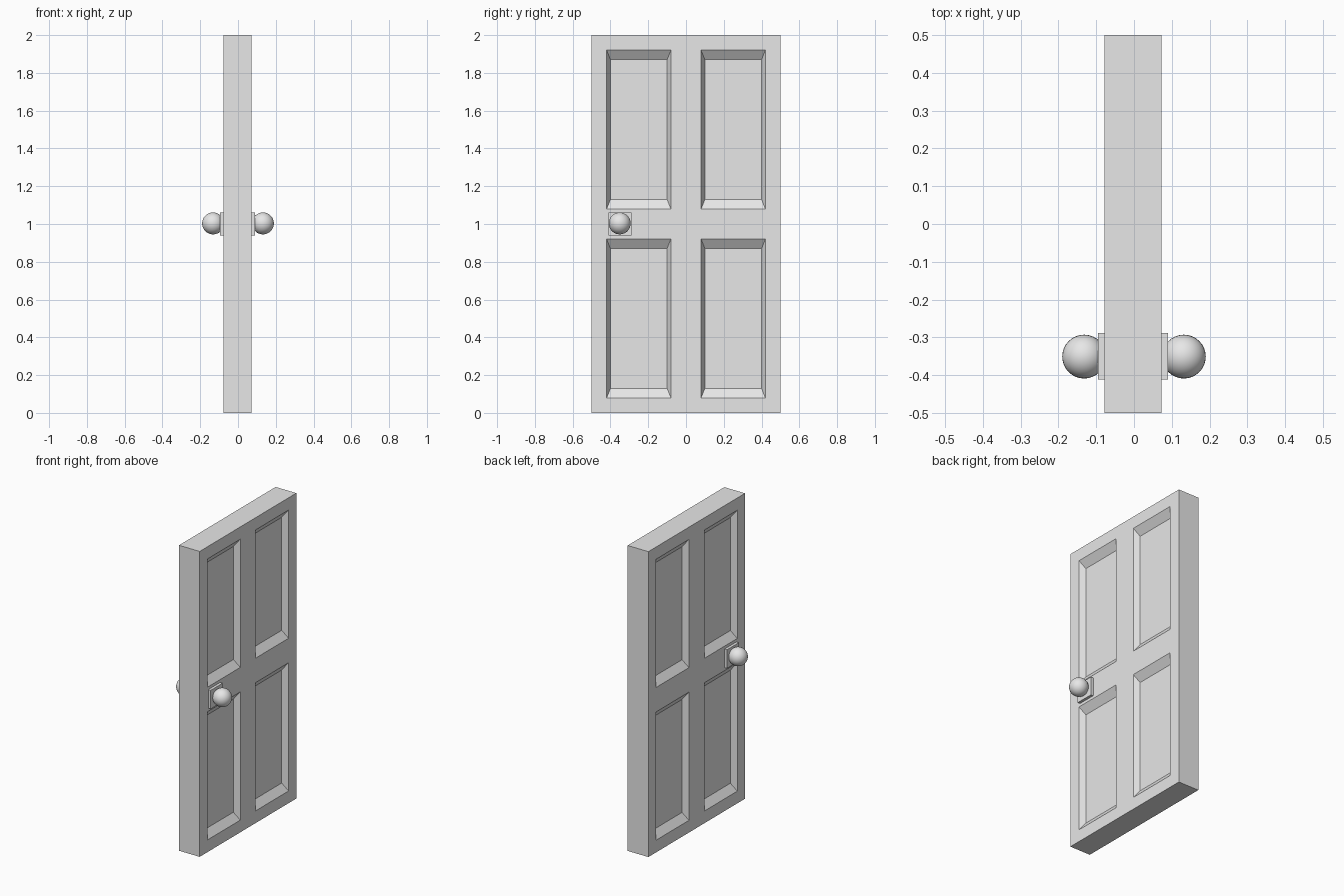
import bpy
import bmesh
from mathutils import Vector

cube = bpy.data.objects.get("Cube")
if cube:
    bpy.data.objects.remove(cube)

grey = bpy.data.materials.new("plain_grey")
grey.use_nodes = True
colour = (0.8, 0.8, 0.8, 1)
grey.diffuse_color = colour
grey.node_tree.nodes["Principled BSDF"].inputs["Base Color"].default_value = colour

MIDDLE = -0.0025          # door leaf centre in x
THICK = 0.15
DEPTH = 0.036             # recess depth of the panels
PANELS_Y = [(-0.42, -0.08), (0.08, 0.42)]
PANELS_Z = [(0.08, 0.92), (1.08, 1.92)]
LOCK = Vector((0, -0.35, 1.0))


def finish(name, bm):
    mesh = bpy.data.meshes.new(name)
    bm.to_mesh(mesh)
    bm.free()
    mesh.materials.append(grey)
    obj = bpy.data.objects.new(name, mesh)
    bpy.context.collection.objects.link(obj)
    return obj


def box(centre, size):
    bm = bmesh.new()
    bmesh.ops.create_cube(bm, size=1)
    bmesh.ops.scale(bm, vec=size, verts=bm.verts)
    bmesh.ops.translate(bm, vec=centre, verts=bm.verts)
    return bm


# Door leaf, cut along the panel borders
bm = box((MIDDLE, 0, 1), (THICK, 1, 2))
for axis, spans in ((1, PANELS_Y), (2, PANELS_Z)):
    for cut in [c for span in spans for c in span]:
        point, normal = Vector(), Vector()
        point[axis], normal[axis] = cut, 1
        bmesh.ops.bisect_plane(bm, geom=bm.verts[:] + bm.edges[:] + bm.faces[:],
                               plane_co=point, plane_no=normal)


def inside(value, spans):
    return any(low < value < high for low, high in spans)


# Sunken panels with sloping borders, on both sides
bm.normal_update()
panels = [f for f in bm.faces if abs(f.normal.x) > 0.9
          and inside(f.calc_center_median().y, PANELS_Y)
          and inside(f.calc_center_median().z, PANELS_Z)]
for face in bmesh.ops.extrude_discrete_faces(bm, faces=panels)["faces"]:
    centre = face.calc_center_median()
    inward = -DEPTH if centre.x > MIDDLE else DEPTH
    for v in face.verts:
        v.co.x += inward
        v.co.y += 0.02 if v.co.y < centre.y else -0.02
        v.co.z += 0.05 if v.co.z < centre.z else -0.05
bmesh.ops.recalc_face_normals(bm, faces=bm.faces)
finish("door_leaf", bm)

# Square backing plate and round knob on each side
for side, sign, plate_end, knob_x in (("left", 1, 0.09, 0.132),
                                      ("right", -1, 0.095, 0.132)):
    inner = 0.06
    finish(side + "_knob_plate",
           box(LOCK + Vector((sign * (inner + plate_end) / 2, 0, 0)),
               (plate_end - inner, 0.122, 0.122)))
    bm = bmesh.new()
    bmesh.ops.create_uvsphere(bm, u_segments=32, v_segments=16, radius=0.058)
    bmesh.ops.translate(bm, vec=LOCK + Vector((sign * knob_x, -0.001, 0.003)),
                        verts=bm.verts)
    for face in bm.faces:
        face.smooth = True
    finish(side + "_knob", bm)
